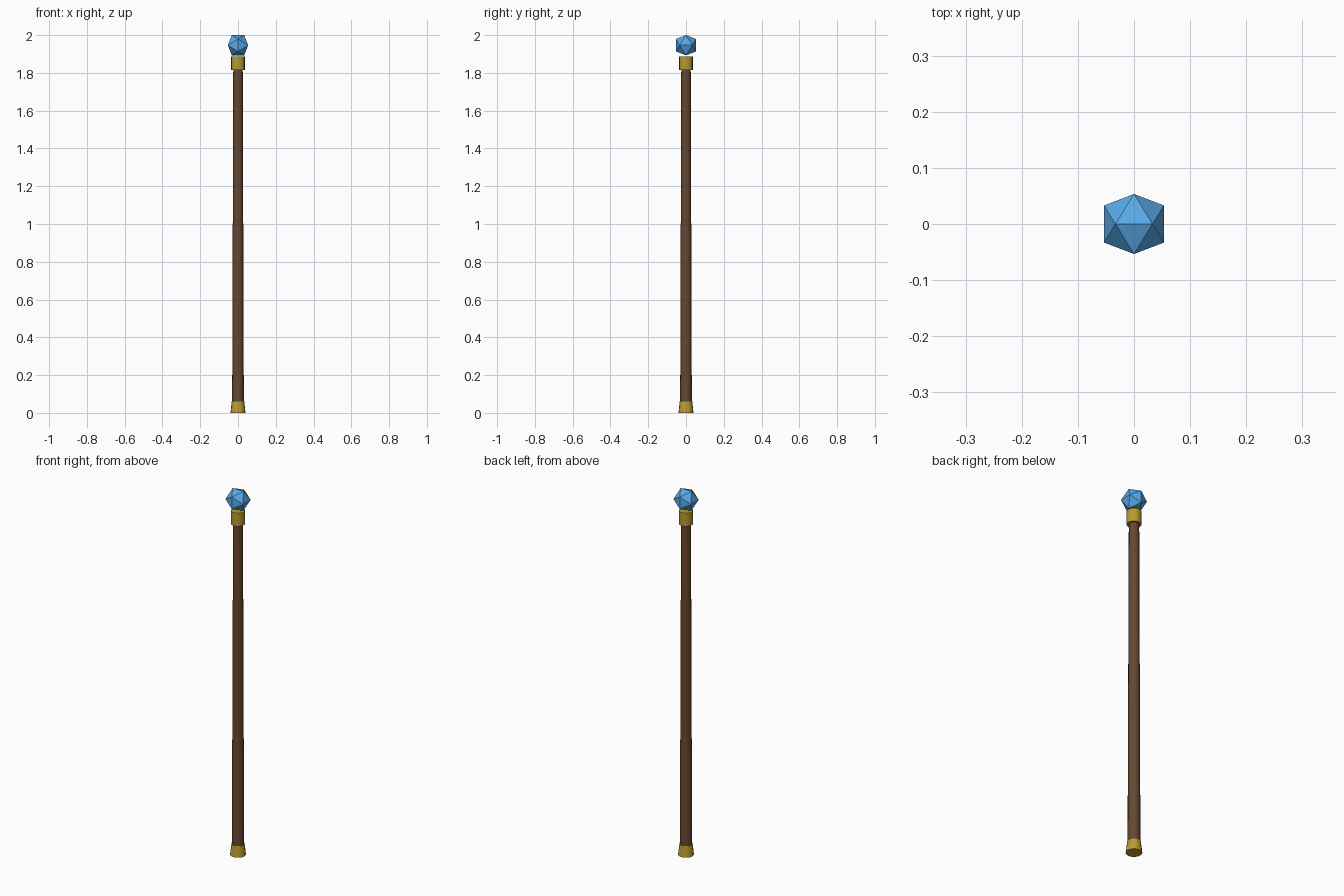
import bpy, bmesh, math

if "Cube" in bpy.data.objects:
    bpy.data.objects.remove(bpy.data.objects["Cube"])


def material(name, color):
    m = bpy.data.materials.new(name)
    m.diffuse_color = (*color, 1)
    m.use_nodes = True
    m.node_tree.nodes["Principled BSDF"].inputs["Base Color"].default_value = m.diffuse_color
    return m


wood = material("wood", (0.13, 0.065, 0.03))
brass = material("brass", (0.48, 0.33, 0.03))
crystal = material("crystal", (0.1, 0.4, 0.8))


def tapered_rod(name, r_bottom, r_top, z0, z1, mat, sides=16):
    bpy.ops.mesh.primitive_cone_add(vertices=sides, radius1=r_bottom, radius2=r_top,
                                    depth=z1 - z0, location=(0, 0, (z0 + z1) / 2))
    ob = bpy.context.object
    ob.name = name
    ob.data.materials.append(mat)
    bpy.ops.object.shade_smooth_by_angle(angle=math.radians(35))
    return ob


# Staff body and metal fittings
tapered_rod("shaft", 0.031, 0.025, 0.03, 1.85, wood)
tapered_rod("foot_cap", 0.04, 0.033, 0.0, 0.06, brass)
tapered_rod("top_collar", 0.036, 0.036, 1.815, 1.887, brass)

# Floating icosahedron gem: hull of three golden rectangles
a, b = 0.033, 0.0535
bm = bmesh.new()
for s in (-1, 1):
    for t in (-1, 1):
        for co in ((s * a, 0, t * b), (s * b, t * a, 0), (0, s * b, t * a)):
            bm.verts.new(co)
bmesh.ops.convex_hull(bm, input=bm.verts)
bmesh.ops.recalc_face_normals(bm, faces=bm.faces)
mesh = bpy.data.meshes.new("gem")
bm.to_mesh(mesh)
bm.free()
gem = bpy.data.objects.new("gem", mesh)
gem.location.z = 2 - b
mesh.materials.append(crystal)
bpy.context.collection.objects.link(gem)
